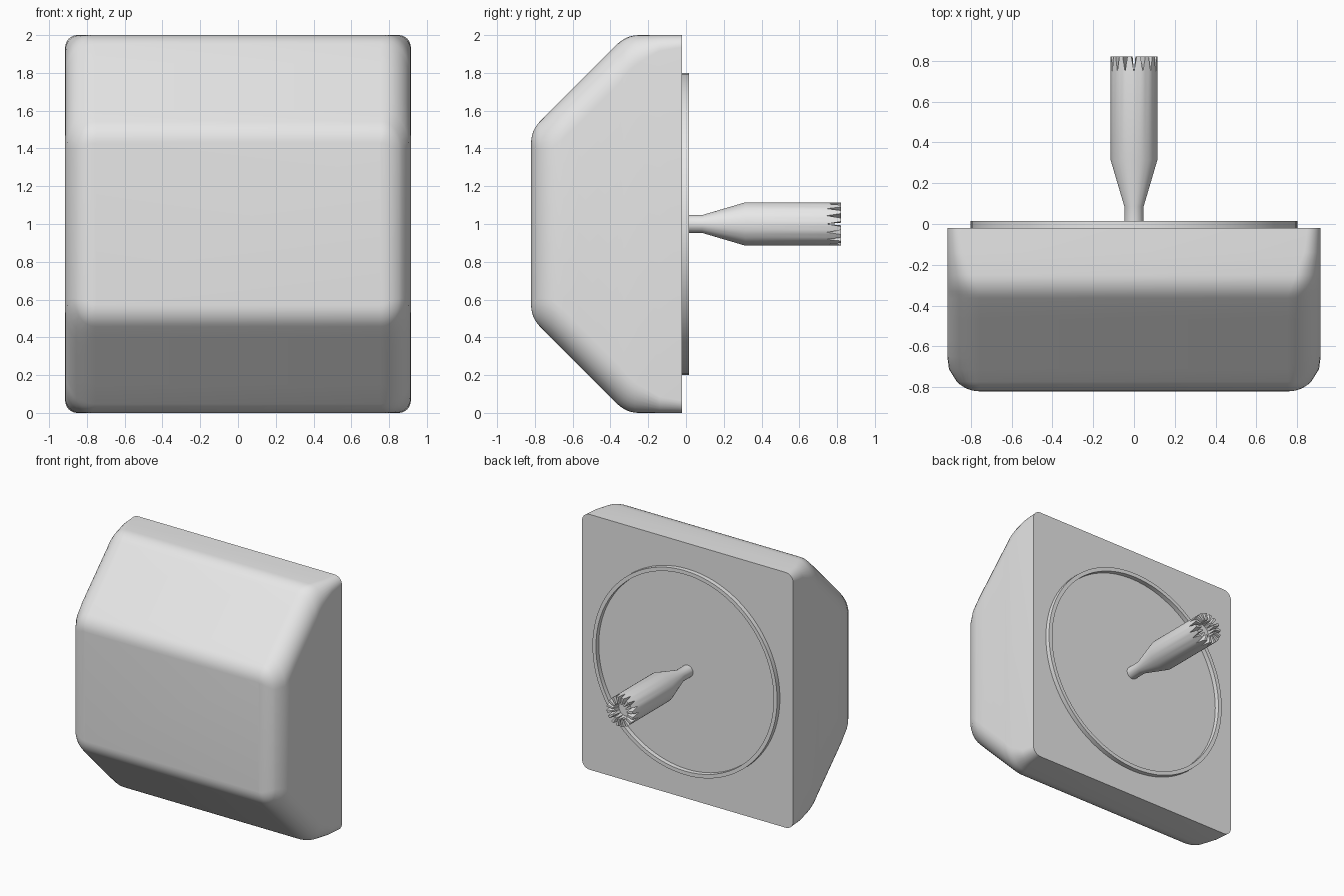
import bpy, bmesh
from math import sin, cos, pi, radians

cube = bpy.data.objects.get("Cube")
if cube:
    bpy.data.objects.remove(cube, do_unlink=True)

GREY = (0.8, 0.8, 0.8, 1)
grey = bpy.data.materials.new("light_grey")
grey.use_nodes = True
grey.diffuse_color = GREY
grey.node_tree.nodes["Principled BSDF"].inputs["Base Color"].default_value = GREY


def loft(name, loops, close=False, cap_start=True, cap_end=True):
    """Skin a list of equal-length point loops."""
    bm = bmesh.new()
    rings = [[bm.verts.new(p) for p in loop] for loop in loops]
    pairs = list(zip(rings, rings[1:]))
    if close:
        pairs.append((rings[-1], rings[0]))
    for a, b in pairs:
        for i in range(len(a)):
            j = (i + 1) % len(a)
            bm.faces.new((a[i], a[j], b[j], b[i]))
    if cap_start and not close:
        bm.faces.new(rings[0])
    if cap_end and not close:
        bm.faces.new(rings[-1])
    bmesh.ops.recalc_face_normals(bm, faces=bm.faces)
    mesh = bpy.data.meshes.new(name)
    bm.to_mesh(mesh)
    bm.free()
    mesh.materials.append(grey)
    obj = bpy.data.objects.new(name, mesh)
    bpy.context.collection.objects.link(obj)
    bpy.ops.object.select_all(action="DESELECT")
    obj.select_set(True)
    bpy.context.view_layer.objects.active = obj
    bpy.ops.object.shade_smooth_by_angle(angle=radians(30))
    return obj


def rounded_rect(y, hx, hz, rx, rz, steps=8):
    """Rounded rectangle across the body at depth y."""
    pts = []
    for q, (sx, sz) in enumerate([(1, 1), (-1, 1), (-1, -1), (1, -1)]):
        for k in range(steps + 1):
            a = (q + k / steps) * pi / 2
            pts.append((sx * (hx - rx) + rx * cos(a), y, 1 + sz * (hz - rz) + rz * sin(a)))
    return pts


def circle(y, r, n):
    return [(r * sin(2 * pi * i / n), y, 1 + r * cos(2 * pi * i / n)) for i in range(n)]


# Body: outline half height from back to front, with filleted 45 degree slopes
R = 0.16
BACK, FRONT = -0.02, -0.82
arc = [radians(45) * k / 6 for k in range(7)]
outline = [(BACK, 1.0), (-0.14, 1.0)]
outline += [(-0.25 - R * sin(a), 1 - R + R * cos(a)) for a in arc]
y0, z0 = outline[-1]
y1, z1 = FRONT + R * (1 - cos(pi / 4)), 0.43 + R * sin(pi / 4)
outline += [(y0 + (y1 - y0) * t, z0 + (z1 - z0) * t) for t in (0.25, 0.5, 0.7, 0.85)]
outline += [(FRONT + R * (1 - cos(a)), 0.43 + R * sin(a)) for a in reversed(arc)]

sections = []
for y, hz in outline:
    d = min(y - FRONT, R)
    inset = R - (R * R - (R - d) ** 2) ** 0.5
    t = min(max((-0.1 - y) / 0.25, 0), 1)
    corner = max(0.065 + (R - 0.065) * t - inset, 0.004)
    sections.append(rounded_rect(y, 0.915 - inset, hz, corner, corner * (1 + 0.35 * t)))
loft("body", sections)

# Raised ring on the back
loft("back_ring", [circle(y, r, 96) for y, r in
                   [(-0.03, 0.8), (0.015, 0.8), (0.015, 0.77), (-0.03, 0.77)]], close=True)

# Shaft with a toothed, hollow end
TEETH = 16


def crown(valley, tip, r):
    pts = []
    for i in range(TEETH):
        for offset, y in ((0, valley), (0.28, tip), (0.72, tip)):
            a = 2 * pi * (i + offset) / TEETH
            pts.append((r * sin(a), y, 1 + r * cos(a)))
    return pts


shaft = [crown(y, y, r) for y, r in [(-0.03, 0.047), (0.085, 0.047), (0.315, 0.115)]]
shaft += [crown(0.745, 0.82, 0.115), crown(0.745, 0.82, 0.062), crown(0.744, 0.744, 0.062)]
loft("toothed_shaft", shaft)
